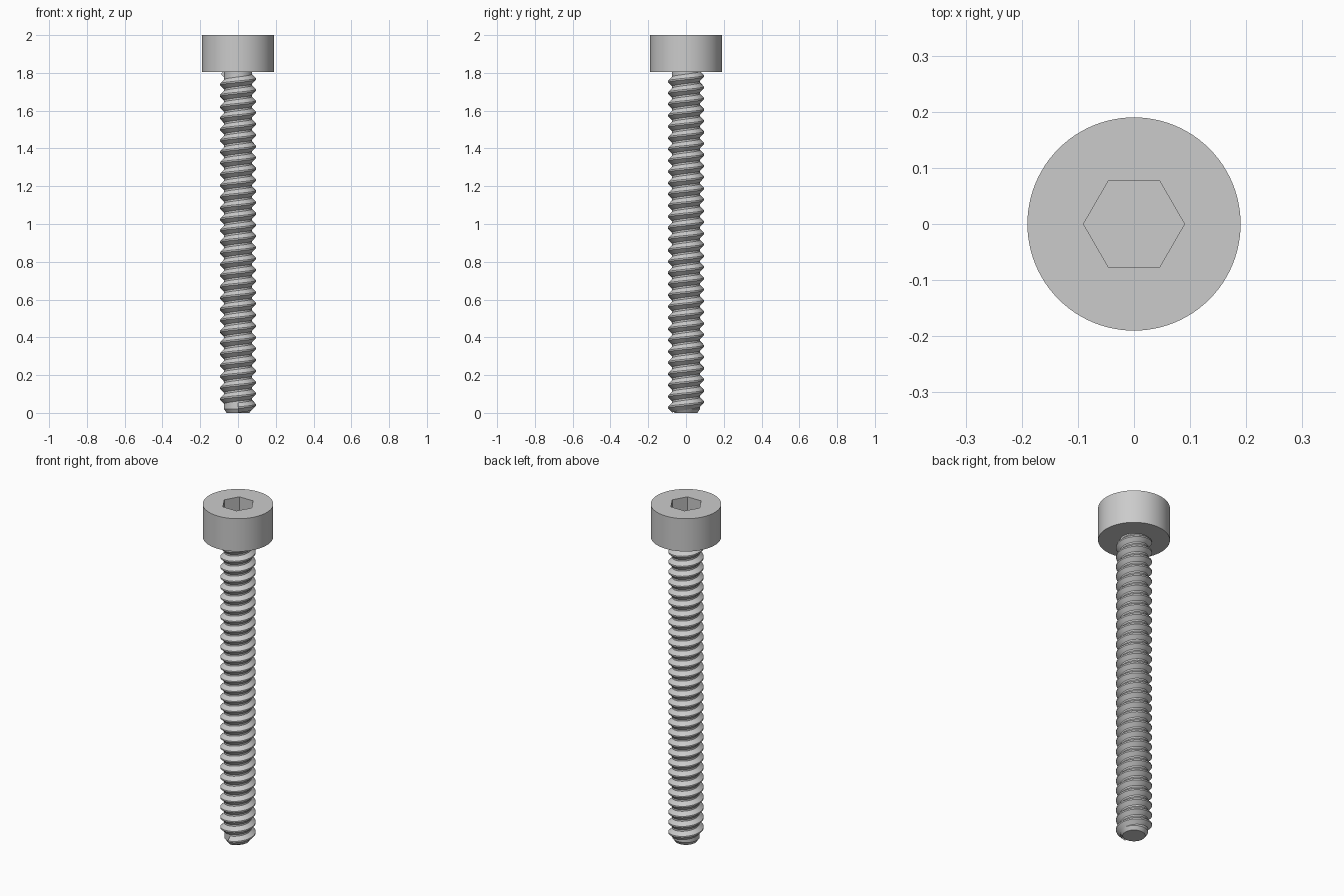
import bpy, bmesh
from math import sin, cos, pi, tau, radians

cube = bpy.data.objects.get("Cube")
if cube:
    bpy.data.objects.remove(cube, do_unlink=True)

steel = bpy.data.materials.new("grey steel")
steel.use_nodes = True
steel.diffuse_color = (0.6, 0.6, 0.6, 1)
steel.node_tree.nodes["Principled BSDF"].inputs["Base Color"].default_value = (0.6, 0.6, 0.6, 1)

HEAD_R, HEAD_Z, TOP = 0.19, 1.805, 2.0
SOCKET_R, SOCKET_DEPTH = 0.09, 0.1
CORE_R, CREST_R = 0.074, 0.095
PITCH, TURNS, START_Z = 0.0595, 29.7, 0.028
SIDES = 96


def ring(bm, radius, z, count):
    return [bm.verts.new((radius * cos(tau * i / count), radius * sin(tau * i / count), z))
            for i in range(count)]


def skin(bm, a, b):
    """Join two equal rings with quads."""
    n = len(a)
    for i in range(n):
        j = (i + 1) % n
        bm.faces.new((a[i], a[j], b[j], b[i]))


def finish(bm, name):
    bmesh.ops.recalc_face_normals(bm, faces=bm.faces)
    mesh = bpy.data.meshes.new(name)
    bm.to_mesh(mesh)
    bm.free()
    mesh.materials.append(steel)
    obj = bpy.data.objects.new(name, mesh)
    bpy.context.collection.objects.link(obj)
    bpy.ops.object.select_all(action='DESELECT')
    obj.select_set(True)
    bpy.context.view_layer.objects.active = obj
    bpy.ops.object.shade_smooth_by_angle(angle=radians(30))


# Cylindrical head with a hexagonal socket
bm = bmesh.new()
low, high = ring(bm, HEAD_R, HEAD_Z, SIDES), ring(bm, HEAD_R, TOP, SIDES)
rim, floor = ring(bm, SOCKET_R, TOP, 6), ring(bm, SOCKET_R, TOP - SOCKET_DEPTH, 6)
skin(bm, low, high)
skin(bm, rim, floor)
bm.faces.new(low)
bm.faces.new(floor)
step = SIDES // 6
for i in range(6):
    arc = [high[(i * step + k) % SIDES] for k in range(step + 1)]
    bm.faces.new(arc + [rim[(i + 1) % 6], rim[i]])
finish(bm, "head")

# Plain core with a chamfered tip
bm = bmesh.new()
tip = ring(bm, 0.06, 0, 48)
shoulder = ring(bm, CORE_R, 0.02, 48)
neck = ring(bm, CORE_R, HEAD_Z + 0.01, 48)
skin(bm, tip, shoulder)
skin(bm, shoulder, neck)
bm.faces.new(tip)
bm.faces.new(neck)
finish(bm, "shank_core")

# Right-handed helical thread, starting at the front
bm = bmesh.new()
profile = [(CORE_R - 0.002, -0.027), (CREST_R, -0.004), (CREST_R, 0.004), (CORE_R - 0.002, 0.027)]
per_turn = 48
sections = []
for i in range(int(TURNS * per_turn) + 1):
    turn = i / per_turn
    a = tau * turn - pi / 2
    sections.append([bm.verts.new((r * cos(a), r * sin(a), START_Z + PITCH * turn + dz))
                     for r, dz in profile])
for a, b in zip(sections, sections[1:]):
    skin(bm, a, b)
bm.faces.new(sections[0])
bm.faces.new(sections[-1])
finish(bm, "thread")
